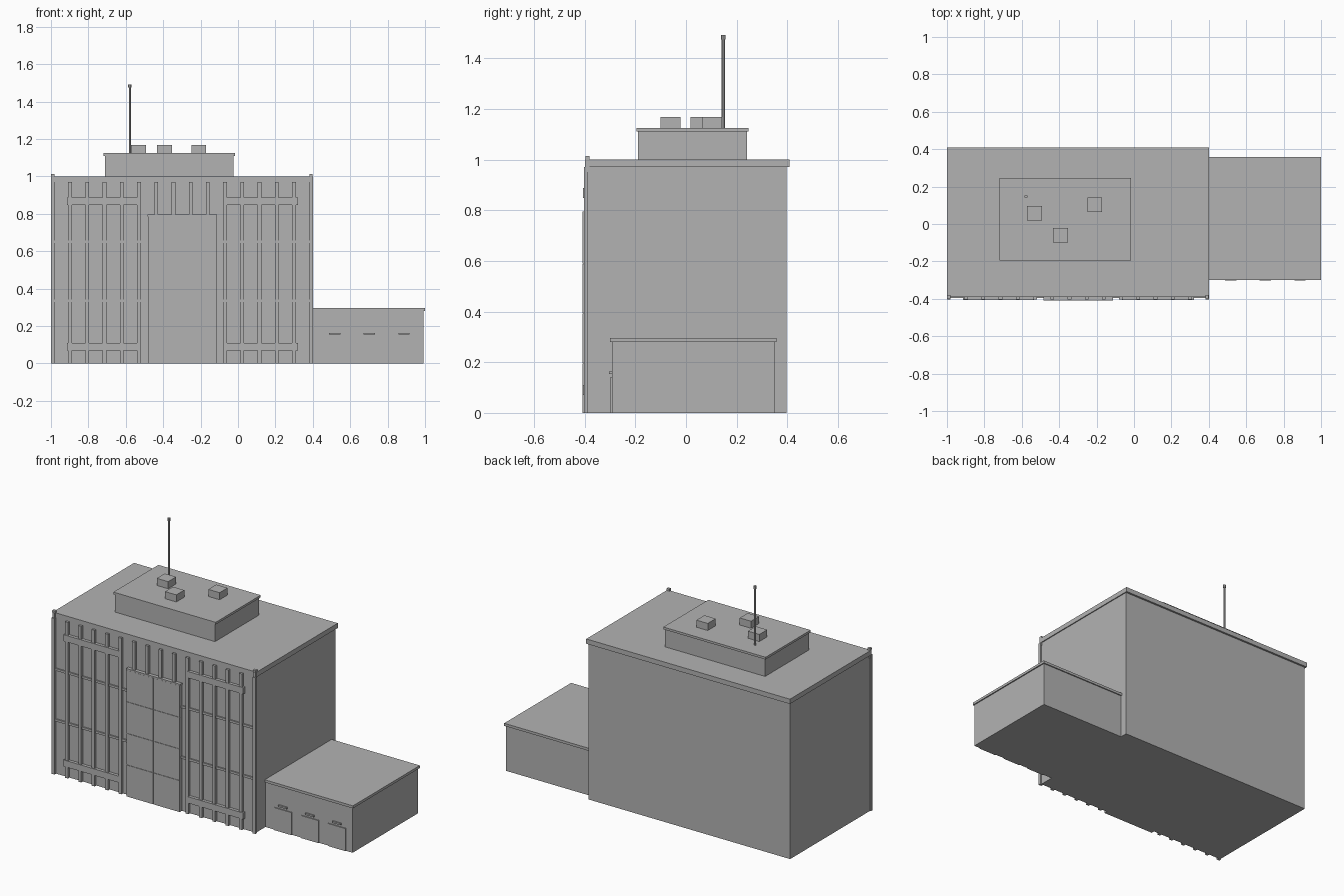
import bpy
import bmesh
from mathutils import Matrix

if "Cube" in bpy.data.objects:
    bpy.data.objects.remove(bpy.data.objects["Cube"], do_unlink=True)

grey = bpy.data.materials.new("concrete_grey")
grey.use_nodes = True
COLOUR = (0.45, 0.45, 0.45, 1)
grey.diffuse_color = COLOUR
grey.node_tree.nodes["Principled BSDF"].inputs["Base Color"].default_value = COLOUR


def finish(name, bm):
    mesh = bpy.data.meshes.new(name)
    bm.to_mesh(mesh)
    bm.free()
    mesh.materials.append(grey)
    obj = bpy.data.objects.new(name, mesh)
    bpy.context.collection.objects.link(obj)
    return obj


def box(name, x, y, z):
    """Box from (low, high) pairs on each axis."""
    bm = bmesh.new()
    bmesh.ops.create_cube(bm, size=1)
    for v in bm.verts:
        for i, (low, high) in enumerate((x, y, z)):
            v.co[i] = low if v.co[i] < 0 else high
    return finish(name, bm)


def rod(name, x, y, z, radius):
    bm = bmesh.new()
    bmesh.ops.create_cone(bm, cap_ends=True, segments=8, radius1=radius, radius2=radius,
                          depth=z[1] - z[0],
                          matrix=Matrix.Translation((x, y, sum(z) / 2)))
    return finish(name, bm)


# Main block and roof
WALL = -0.387
box("main_block", (-0.993, 0.394), (WALL, 0.396), (0, 0.97))
box("main_roof", (-1, 0.4), (-0.39, 0.408), (0.97, 1.0))

# Vertical fins; the middle ones stop above the entrance panel
FIRST, STEP, COUNT = -0.99, 0.0921, 16
for i in range(COUNT):
    x = FIRST + STEP * i
    middle = -0.48 < x < -0.12
    box(f"fin_{i + 1}", (x - 0.01, x + 0.01), (-0.403, WALL),
        (0.79 if middle else 0, 0.97))

# Corner posts with caps rising past the roof
for side, x in (("right", -0.99), ("left", 0.39)):
    box(f"corner_post_{side}", (x - 0.008, x + 0.008), (-0.398, -0.38), (0.95, 1.0))
    box(f"corner_cap_{side}", (x - 0.009, x + 0.009), (-0.397, -0.38), (1.0, 1.013))

# Floor bands between fins and heavy bands across them
for side, thin, thick in (("right", (-0.99, -0.48), (-0.915, -0.535)),
                          ("left", (-0.115, 0.39), (-0.065, 0.32))):
    for z in (0.335, 0.65):
        box(f"floor_band_{side}", thin, (-0.395, WALL), (z - 0.007, z + 0.007))
    for z in (0.09, 0.868):
        box(f"heavy_band_{side}", thick, (-0.406, WALL), (z - 0.02, z + 0.02))

# Entrance panel of tiles with fine seams, and its coping
X0, X1, TOP = -0.48, -0.115, 0.785
box("panel_backing", (X0, X1), (-0.405, WALL), (0, TOP))
for col in range(2):
    for row in range(4):
        w, h = (X1 - X0) / 2, TOP / 4
        x, z = X0 + col * w, row * h
        box("panel_tile", (x + 0.001 * col, x + w - 0.001 * (1 - col)), (-0.408, -0.404),
            (z + (0.001 if row else 0), z + h - 0.001))
box("panel_coping", (X0 - 0.003, X1 + 0.003), (-0.409, WALL), (TOP, 0.795))

# Side annex with doors and lamps
box("annex", (0.39, 0.993), (-0.293, 0.35), (0, 0.28))
box("annex_roof", (0.394, 1.0), (-0.3, 0.357), (0.28, 0.296))
for i in range(3):
    x = 0.517 + 0.185 * i
    box(f"annex_door_{i + 1}", (x - 0.06, x + 0.06), (-0.299, -0.29), (0, 0.14))
    box(f"door_lamp_{i + 1}", (x - 0.03, x + 0.03), (-0.303, -0.29), (0.154, 0.164))

# Penthouse and roof units
box("penthouse", (-0.712, -0.025), (-0.19, 0.24), (1.0, 1.11))
box("penthouse_roof", (-0.72, -0.017), (-0.195, 0.247), (1.11, 1.124))
for i, (x, y) in enumerate(((-0.532, 0.057), (-0.393, -0.061), (-0.21, 0.103))):
    box(f"roof_unit_{i + 1}", (x - 0.039, x + 0.039), (y - 0.039, y + 0.039), (1.12, 1.168))

# Antenna mast
rod("antenna_mast", -0.578, 0.147, (1.12, 1.48), 0.006)
rod("antenna_tip", -0.578, 0.147, (1.474, 1.492), 0.009)
